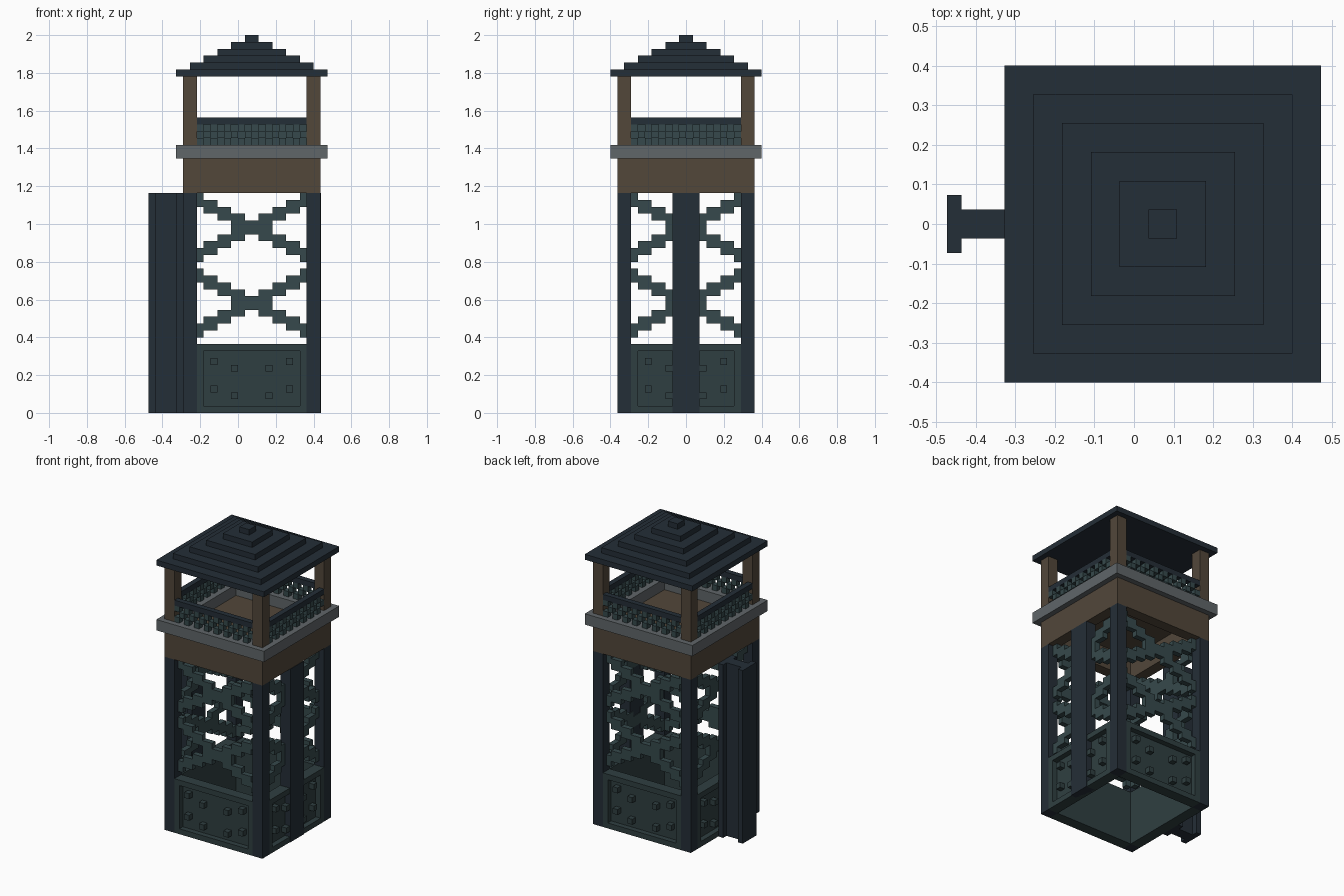
import bpy, bmesh
from mathutils import Matrix, Vector

cube = bpy.data.objects.get("Cube")
if cube:
    bpy.data.objects.remove(cube, do_unlink=True)

U = 2 / 55          # one block
CENTRE = 2          # tower axis in x, in blocks
HALF = 10           # half width of the shaft


def material(name, rgb):
    lin = [((c / 255 + 0.055) / 1.055) ** 2.4 for c in rgb] + [1]
    m = bpy.data.materials.new(name)
    m.use_nodes = True
    m.diffuse_color = lin
    m.node_tree.nodes["Principled BSDF"].inputs["Base Color"].default_value = lin
    return m


NAVY = material("dark navy steel", (36, 46, 55))
TEAL = material("teal steel", (54, 73, 76))
PANEL = material("dark teal plate", (47, 63, 65))
WOOD = material("brown wood", (82, 71, 58))
GRAY = material("gray concrete", (96, 102, 105))


def build(name, boxes, mat, turn=0):
    """Mesh of boxes (x0,x1,y0,y1,z0,z1) in blocks, turned by quarter turns about the tower axis."""
    bm = bmesh.new()
    spin = Matrix.Rotation(turn * 1.5707963267948966, 4, 'Z')
    for x0, x1, y0, y1, z0, z1 in boxes:
        mid = Vector(((x0 + x1) / 2, (y0 + y1) / 2, (z0 + z1) / 2))
        size = Matrix.Diagonal((x1 - x0, y1 - y0, z1 - z0, 1))
        bmesh.ops.create_cube(bm, size=1, matrix=spin @ Matrix.Translation(mid) @ size)
    bmesh.ops.translate(bm, vec=(CENTRE, 0, 0), verts=bm.verts)
    bmesh.ops.scale(bm, vec=(U, U, U), verts=bm.verts)
    mesh = bpy.data.meshes.new(name)
    bm.to_mesh(mesh)
    bm.free()
    mesh.materials.append(mat)
    ob = bpy.data.objects.new(name, mesh)
    bpy.context.collection.objects.link(ob)
    return ob


def wall(u0, u1, r0, r1, z0, z1):
    """Box on the front wall, r is the depth behind the shaft face."""
    return (u0, u1, -HALF + r0, -HALF + r1, z0, z1)


def ring(name, outer, inner, z0, z1, mat):
    for t in range(4):
        build(f"{name}_{t + 1}", [(-outer, inner, -outer, -inner, z0, z1)], mat, t)


# Corner posts: steel below, wood above
corner = (-10, -8, -10, -8)
for t in range(4):
    build(f"steel_post_{t + 1}", [corner + (0, 32)], NAVY, t)
    build(f"wood_post_{t + 1}", [corner + (39, 49)], WOOD, t)

# Bolted base plates with a raised frame
frame = [wall(-8, -7, 0, 2, 0, 10), wall(7, 8, 0, 2, 0, 10),
         wall(-7, 7, 0, 2, 0, 1), wall(-7, 7, 0, 2, 9, 10)]
field = [wall(-7, 7, 1, 2, 1, 9)]
bolts = []
for u, z in ((5, 7), (2, 6), (5, 3), (2, 2)):
    bolts += [wall(u, u + 1, 0, 1, z, z + 1), wall(-u - 1, -u, 0, 1, z, z + 1)]

# Stepped cross braces, two per side
braces = []
for base in (11, 22):
    for k in range(-4, 5):
        u0, u1 = max(2 * k - 1, -8), min(2 * k + 1, 8)
        lo, hi = base + 4 - abs(k), base + 4 + abs(k)
        if abs(k) <= 1:
            braces.append(wall(u0, u1, 1, 2, lo, hi + 2))
        else:
            braces += [wall(u0, u1, 1, 2, lo, lo + 2), wall(u0, u1, 1, 2, hi, hi + 2)]

# Chequered balustrade under a hand rail
lattice = [wall(i - 8, i - 7, 0, 1, 39 + j, 40 + j)
           for i in range(16) for j in range(3) if (i + j) % 2 == 0]
rail = [wall(-8, 8, 0, 1, 42, 43)]

for t, side in enumerate(("front", "left", "back", "right")):
    build(f"{side}_base_plate", frame + field + bolts, PANEL, t)
    build(f"{side}_cross_braces", braces, TEAL, t)
    build(f"{side}_balustrade", lattice, TEAL, t)
    build(f"{side}_hand_rail", rail, NAVY, t)

# Flat column on the left wall and free-standing beam on the right
build("left_column", [wall(-2, 2, -0.1, 1.9, 0, 32)], NAVY, 1)
build("right_beam", [(-11, -10, -2, 2, 0, 32), (-14, -11, -1, 1, 0, 32),
                     (-15, -14, -2, 2, 0, 32)], NAVY)

# Platform: hollow wooden box, floor and concrete ledge
ring("platform_wall", 10, 8, 32, 37, WOOD)
build("platform_floor", [(-8, 8, -8, 8, 36, 37)], WOOD)
ring("ledge", 11, 8, 37, 39, GRAY)

# Stepped roof
build("roof", [(-h, h, -h, h, 49 + i, 50 + i)
               for i, h in enumerate(range(11, 0, -2))], NAVY)
